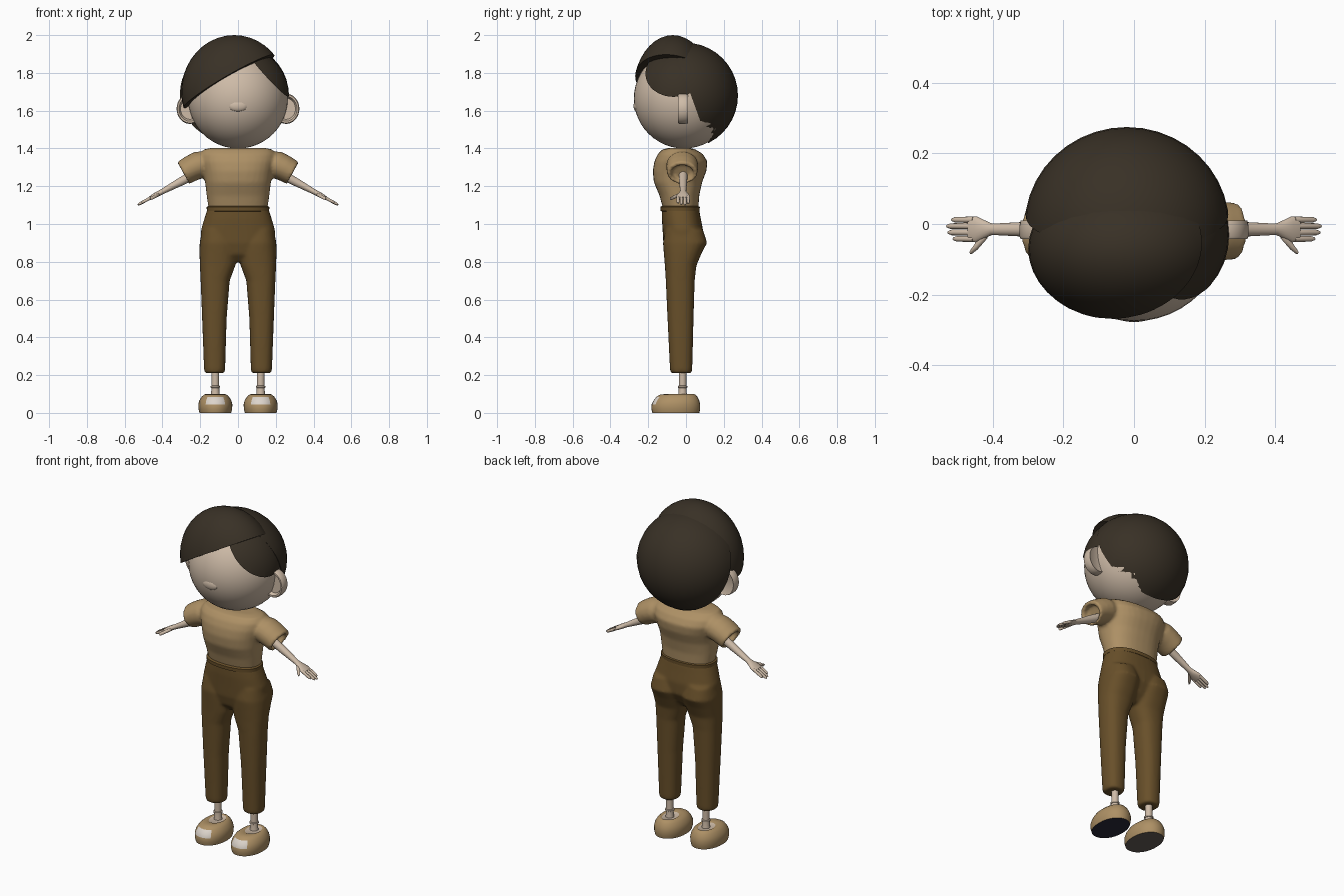
import bpy, bmesh, math
from mathutils import Vector, Matrix

cube = bpy.data.objects.get("Cube")
if cube:
    bpy.data.objects.remove(cube, do_unlink=True)


def material(name, rgb):
    m = bpy.data.materials.new(name)
    m.use_nodes = True
    col = (*rgb, 1)
    m.diffuse_color = col
    m.node_tree.nodes["Principled BSDF"].inputs["Base Color"].default_value = col
    return m


SKIN = material("skin", (0.62, 0.50, 0.39))
HAIR = material("dark_hair", (0.040, 0.030, 0.019))
SHIRT = material("tan_cloth", (0.42, 0.28, 0.13))
PANTS = material("brown_cloth", (0.14, 0.080, 0.023))
TOE = material("pale_toe", (0.72, 0.66, 0.60))
NAVY = material("navy_sole", (0.025, 0.025, 0.045))
GREY = material("grey_sole", (0.13, 0.11, 0.10))


def finish(name, bm, *mats, angle=50):
    bmesh.ops.recalc_face_normals(bm, faces=bm.faces)
    me = bpy.data.meshes.new(name)
    bm.to_mesh(me)
    bm.free()
    ob = bpy.data.objects.new(name, me)
    bpy.context.collection.objects.link(ob)
    for m in mats:
        me.materials.append(m)
    bpy.ops.object.select_all(action="DESELECT")
    ob.select_set(True)
    bpy.context.view_layer.objects.active = ob
    bpy.ops.object.shade_smooth_by_angle(angle=math.radians(angle))
    return ob


def loft(bm, rings):
    """Skin a list of point rings and cap both ends."""
    rows = [[bm.verts.new(p) for p in r] for r in rings]
    n = len(rows[0])
    for a, b in zip(rows, rows[1:]):
        for i in range(n):
            j = (i + 1) % n
            bm.faces.new((a[i], a[j], b[j], b[i]))
    bm.faces.new(rows[0])
    bm.faces.new(rows[-1])
    return bm


def flat_ring(z, x0, x1, front, back, n=32, power=0.85):
    """Horizontal rounded ring between two x and two y limits."""
    pts = []
    for i in range(n):
        t = math.tau * i / n
        c, s = math.cos(t), math.sin(t)
        c = math.copysign(abs(c) ** power, c)
        s = math.copysign(abs(s) ** power, s)
        pts.append(((x0 + x1) / 2 + c * (x1 - x0) / 2,
                    (front + back) / 2 + s * (back - front) / 2, z))
    return pts


ARM = Vector((0.88, 0, -0.475)).normalized()
ARM_UP = Vector((-ARM.z, 0, ARM.x))
ARM_START = Vector((0.20, 0, 1.28))


def arm_ring(side, u, y, ry, h, lift=0, n=20):
    """Ring across the arm axis at distance u from the shoulder."""
    pts = []
    for i in range(n):
        t = math.tau * i / n
        p = ARM_START + ARM * u + ARM_UP * (lift + h * math.sin(t))
        pts.append((side * p.x, y + ry * math.cos(t), p.z))
    return pts


def ball(center, radii, seg=40):
    bm = bmesh.new()
    mat = Matrix.Translation(center) @ Matrix.Diagonal((*radii, 1))
    bmesh.ops.create_uvsphere(bm, u_segments=seg, v_segments=seg // 2, radius=1, matrix=mat)
    return bm


def lock(name, center, radii, point, normal):
    """Hair volume: an ellipsoid trimmed along its hairline."""
    bm = ball(center, radii)
    cut = bmesh.ops.bisect_plane(bm, geom=bm.verts[:] + bm.edges[:] + bm.faces[:],
                                 plane_co=point, plane_no=normal, clear_inner=True)
    edges = [e for e in cut["geom_cut"] if isinstance(e, bmesh.types.BMEdge)]
    bmesh.ops.edgeloop_fill(bm, edges=edges)
    finish(name, bm, HAIR)


def blend(ob, size):
    """Fuse overlapping volumes into one soft garment."""
    r = ob.modifiers.new("fuse", "REMESH")
    r.mode = "VOXEL"
    r.voxel_size = size
    r.use_smooth_shade = True
    s = ob.modifiers.new("soften", "SMOOTH")
    s.factor, s.iterations = 0.5, 5


# Head and hair
finish("head", ball((0, -0.01, 1.665), (0.264, 0.266, 0.265), 48), SKIN)
finish("nose", ball((0, -0.262, 1.625), (0.05, 0.016, 0.03), 20), SKIN)
lock("back_hair", (-0.02, -0.005, 1.68), (0.29, 0.28, 0.28), (0, 0.045, 1.63), (0.94, 0.34, 0)[1:1] or (0, 0.94, 0.34))
lock("main_fringe", (-0.02, -0.07, 1.70), (0.28, 0.21, 0.30), (0.19, -0.02, 1.885),
     (-0.54, 0.165, 0.93))
lock("side_fringe", (-0.005, -0.03, 1.68), (0.275, 0.25, 0.265), (0.16, -0.2, 1.77),
     (0.74, -0.11, 0.66))

# Ears: forward-facing discs with a dished front
for side, label in ((1, "left"), (-1, "right")):
    bm = bmesh.new()
    rings = []
    for y, k in ((0.005, 0.85), (0.01, 0.95), (-0.005, 1), (-0.035, 1), (-0.043, 0.94),
                 (-0.043, 0.82), (-0.025, 0.7)):
        rings.append([(side * (0.255 + 0.07 * k * math.cos(math.tau * i / 32)), y,
                       1.61 + 0.08 * k * math.sin(math.tau * i / 32)) for i in range(32)])
    finish(label + "_ear", loft(bm, rings), SKIN)

# Shirt: torso and two hollow-ended sleeves
bm = bmesh.new()
torso = ((1.075, 0.155, -0.12, 0.065), (1.15, 0.166, -0.14, 0.07), (1.22, 0.174, -0.17, 0.085),
         (1.28, 0.185, -0.176, 0.108), (1.33, 0.20, -0.168, 0.114), (1.37, 0.20, -0.15, 0.09),
         (1.395, 0.18, -0.125, 0.05), (1.403, 0.14, -0.09, 0.02))
loft(bm, [flat_ring(z, -w, w, f, b) for z, w, f, b in torso])
for side in (1, -1):
    sleeve = ((-0.10, 0.06, 0.05, 0.02), (-0.02, 0.084, 0.074, 0.03), (0.03, 0.084, 0.07, 0.035),
              (0.085, 0.08, 0.066, 0.034), (0.085, 0.06, 0.048, 0.03), (0.05, 0.055, 0.044, 0.03))
    loft(bm, [arm_ring(side, u, -0.02, ry, h, lift, 32) for u, ry, h, lift in sleeve])
blend(finish("shirt", bm, SHIRT), 0.009)

# Trousers: pelvis and two tapering legs, then the waistband
bm = bmesh.new()
pelvis = ((1.085, 0.16, -0.128, 0.068), (1.03, 0.178, -0.128, 0.078), (0.97, 0.196, -0.124, 0.09),
          (0.90, 0.196, -0.12, 0.09), (0.84, 0.17, -0.105, 0.055), (0.80, 0.12, -0.07, 0.02))
loft(bm, [flat_ring(z, -w, w, f, b) for z, w, f, b in pelvis])
leg = ((0.97, 0.02, 0.19, -0.11, 0.09), (0.90, 0.004, 0.203, -0.122, 0.112),
       (0.85, 0.002, 0.204, -0.118, 0.085), (0.78, 0.014, 0.202, -0.112, 0.055),
       (0.70, 0.044, 0.198, -0.107, 0.046), (0.50, 0.06, 0.19, -0.098, 0.04),
       (0.23, 0.068, 0.18, -0.085, 0.033), (0.21, 0.072, 0.176, -0.08, 0.029))
for side in (1, -1):
    loft(bm, [flat_ring(z, side * a, side * b, f, k) for z, a, b, f, k in leg])
blend(finish("trousers", bm, PANTS), 0.009)

band = ((1.065, 0.155), (1.07, 0.165), (1.09, 0.166), (1.096, 0.156))
finish("waistband", loft(bmesh.new(), [flat_ring(z, -w, w, -0.135 - (w - 0.165), 0.072 + (w - 0.165))
                                       for z, w in band]), PANTS)

for side, label in ((1, "left"), (-1, "right")):
    # Arm, palm, fingers and thumb
    arm = ((0, 0.024, 0.026), (0.12, 0.021, 0.022), (0.23, 0.016, 0.014), (0.255, 0.026, 0.014),
           (0.28, 0.037, 0.013), (0.305, 0.036, 0.009))
    bm = loft(bmesh.new(), [arm_ring(side, u, -0.015, ry, h) for u, ry, h in arm])
    for k, tip in enumerate((0.355, 0.372, 0.376, 0.36)):
        y = -0.042 + 0.018 * k
        finger = ((0.29, 0.009), (tip - 0.012, 0.008), (tip, 0.004))
        loft(bm, [arm_ring(side, u, y, r, r, 0, 10) for u, r in finger])
    thumb = ((0.25, -0.03, 0.013), (0.28, -0.06, 0.013), (0.30, -0.08, 0.006))
    loft(bm, [arm_ring(side, u, y, r, 0.009, -0.004, 10) for u, y, r in thumb])
    finish(label + "_arm", bm, SKIN)

    # Ankle with a small collar
    c = side * 0.12
    ankle = ((0.08, 0.026), (0.105, 0.022), (0.132, 0.021), (0.134, 0.025), (0.142, 0.025),
             (0.144, 0.02), (0.26, 0.02))
    finish(label + "_ankle", loft(bmesh.new(), [
        flat_ring(z, c - r, c + r, -0.018 - r, -0.018 + r, 20, 1) for z, r in ankle]), SKIN)

    # Shoe with pale toe patch, lining and dark sole
    shoe = ((0, 0.084, -0.178, 0.07), (0.02, 0.089, -0.183, 0.075), (0.045, 0.09, -0.182, 0.075),
            (0.065, 0.085, -0.172, 0.07), (0.085, 0.073, -0.157, 0.06), (0.098, 0.058, -0.135, 0.048),
            (0.1, 0.046, -0.09, 0.04), (0.096, 0.04, -0.082, 0.034))
    bm = loft(bmesh.new(), [flat_ring(z, c - w, c + w, f, b, 32, 0.95) for z, w, f, b in shoe])
    bmesh.ops.recalc_face_normals(bm, faces=bm.faces)
    for f in bm.faces:
        p = f.calc_center_median()
        if f.normal.z < -0.9:
            f.material_index = 1
        elif f.normal.z > 0.9 and len(f.verts) > 4:
            f.material_index = 2
        elif p.y < -0.1 and abs(p.x - c) < 0.045 and 0.05 < p.z < 0.09:
            f.material_index = 3
    finish(label + "_shoe", bm, SHIRT, NAVY if side > 0 else GREY, SKIN, TOE)
